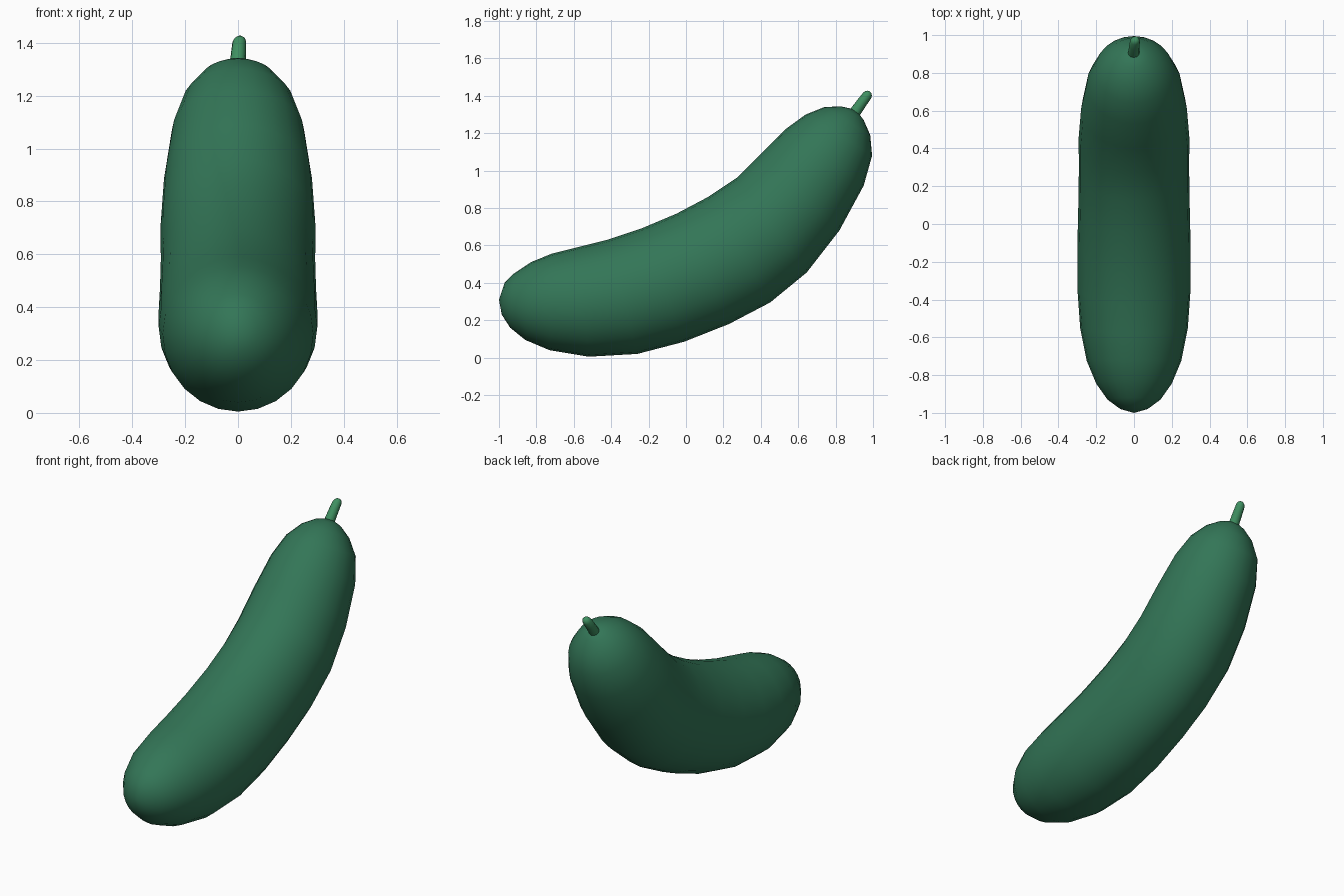
import bpy, bmesh, math
from mathutils import Vector

if "Cube" in bpy.data.objects:
    bpy.data.objects.remove(bpy.data.objects["Cube"])

SIDES = 24


def material(name, rgb):
    m = bpy.data.materials.new(name)
    m.diffuse_color = (*rgb, 1)
    m.use_nodes = True
    m.node_tree.nodes["Principled BSDF"].inputs["Base Color"].default_value = m.diffuse_color
    return m


def loft(name, rings, start, end, mat, sides):
    """Skin elliptical rings (centre, half axis a, half axis b) with pole tips."""
    bm = bmesh.new()
    loops = []
    for c, a, b in rings:
        loops.append([bm.verts.new(c + a * math.cos(2 * math.pi * i / sides)
                                   + b * math.sin(2 * math.pi * i / sides))
                      for i in range(sides)])
    p, q = bm.verts.new(start), bm.verts.new(end)
    for i in range(sides):
        j = (i + 1) % sides
        bm.faces.new((p, loops[0][j], loops[0][i]))
        bm.faces.new((q, loops[-1][i], loops[-1][j]))
        for r, s in zip(loops, loops[1:]):
            bm.faces.new((r[i], r[j], s[j], s[i]))
    bmesh.ops.recalc_face_normals(bm, faces=bm.faces)
    for f in bm.faces:
        f.smooth = True
    me = bpy.data.meshes.new(name)
    bm.to_mesh(me)
    bm.free()
    me.materials.append(mat)
    ob = bpy.data.objects.new(name, me)
    bpy.context.collection.objects.link(ob)
    return ob


skin = material("dark green skin", (0.033, 0.18, 0.095))
stem_green = material("stem green", (0.05, 0.28, 0.12))

# Curved body: upper y, upper z, lower y, lower z, half width
profile = [
    (-.97, .40, -.985, .23, .075), (-.92, .45, -.94, .16, .14),
    (-.83, .51, -.86, .095, .20), (-.72, .555, -.73, .04, .25),
    (-.58, .59, -.52, .005, .285), (-.42, .63, -.26, .02, .30),
    (-.24, .69, -.01, .085, .30), (-.05, .77, .23, .18, .295),
    (.12, .86, .45, .295, .292), (.27, .96, .645, .455, .293),
    (.40, 1.09, .82, .68, .28), (.53, 1.22, .95, .92, .25),
    (.64, 1.30, .995, 1.08, .205), (.74, 1.34, .985, 1.19, .14),
    (.83, 1.343, .95, 1.27, .075)]
rings = []
for uy, uz, ly, lz, w in profile:
    up, low = Vector((0, uy, uz)), Vector((0, ly, lz))
    rings.append(((up + low) / 2, (up - low) / 2, Vector((w, 0, 0))))
loft("body", rings, (0, -1, .31), (0, .91, 1.325), skin, SIDES)

# Short stem with rounded tip: x, y, z, radius
path = [(-.002, .875, 1.26, .033), (-.001, .908, 1.318, .030),
        (.002, .942, 1.366, .028), (.005, .969, 1.402, .026),
        (.007, .977, 1.413, .021), (.007, .982, 1.420, .012)]
across = Vector((0, -.80, .60))
rings = [(Vector((x, y, z)), across * r, Vector((r, 0, 0))) for x, y, z, r in path]
loft("stem", rings, (-.002, .87, 1.25), (.007, .984, 1.423), stem_green, 12)
